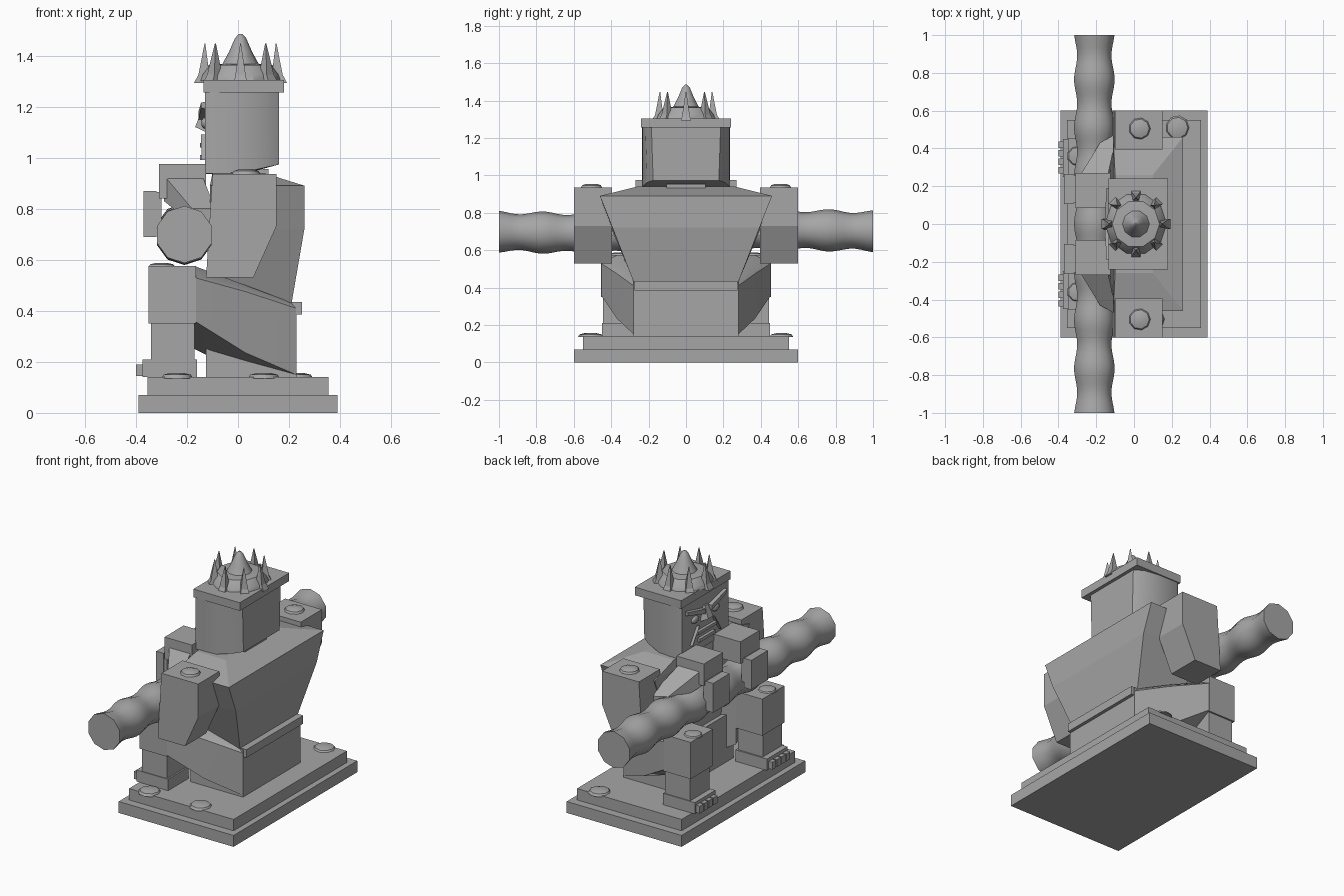
import bpy, bmesh, math
from mathutils import Vector, Matrix

if "Cube" in bpy.data.objects:
    bpy.data.objects.remove(bpy.data.objects["Cube"])

stone = bpy.data.materials.new("grey stone")
stone.diffuse_color = (0.38, 0.38, 0.38, 1)
stone.use_nodes = True
stone.node_tree.nodes["Principled BSDF"].inputs["Base Color"].default_value = stone.diffuse_color


def finish(bm, name, smooth=None):
    bmesh.ops.recalc_face_normals(bm, faces=bm.faces[:])
    me = bpy.data.meshes.new(name)
    bm.to_mesh(me)
    bm.free()
    ob = bpy.data.objects.new(name, me)
    bpy.context.collection.objects.link(ob)
    me.materials.append(stone)
    if smooth:
        bpy.ops.object.select_all(action='DESELECT')
        ob.select_set(True)
        bpy.context.view_layer.objects.active = ob
        bpy.ops.object.shade_smooth_by_angle(angle=math.radians(smooth))
    return ob


def sections(name, rings, smooth=None):
    """Skin a list of equal-length closed rings and cap both ends."""
    bm = bmesh.new()
    vs = [[bm.verts.new(p) for p in r] for r in rings]
    n = len(rings[0])
    for a, b in zip(vs, vs[1:]):
        for i in range(n):
            j = (i + 1) % n
            bm.faces.new((a[i], a[j], b[j], b[i]))
    bm.faces.new(vs[0])
    bm.faces.new(vs[-1])
    return finish(bm, name, smooth)


def rect_x(x, y0, y1, z0, z1):
    return [(x, y0, z0), (x, y1, z0), (x, y1, z1), (x, y0, z1)]


def box(name, x0, x1, y0, y1, z0, z1):
    return sections(name, [rect_x(x0, y0, y1, z0, z1), rect_x(x1, y0, y1, z0, z1)])


def lathe(name, x, y, profile, n, smooth=None, turn=0.0):
    rings = [[(x + r * math.cos(turn + 2 * math.pi * i / n),
               y + r * math.sin(turn + 2 * math.pi * i / n), z) for i in range(n)]
             for r, z in profile]
    return sections(name, rings, smooth)


def stud(name, x, y, z, r=0.065, h=0.016):
    lathe(name, x, y, [(r, z - .005), (r * .85, z + h * .6), (r * .45, z + h)], 9, 40)


# stepped base with worn bumps
box("base_lower", -.39, .39, -.6, .6, 0, .07)
box("base_upper", -.355, .355, -.55, .55, .07, .14)
for x, y in ((.10, -.505), (-.24, -.515), (.23, .51)):
    stud("base_bump", x, y, .14)

# hips and belt
box("hips", -.125, .23, -.28, .28, .14, .43)
box("belt", -.1, .25, -.275, .275, .385, .435)

# torso: horizontal rings, widening upward, sloping shoulders
def torso_ring(x0, x1, w0, w1, z0, z1):
    return [(x0, -w0, z0), (x1, -w1, z1), (x1, w1, z1), (x0, w0, z0)]

sections("torso", [
    torso_ring(-.10, .21, .28, .28, .43, .43),
    torso_ring(-.11, .26, .40, .393, .72, .72),
    torso_ring(-.11, .26, .46, .46, .89, .89),
    torso_ring(-.10, .10, .26, .26, .94, .94)])
box("neck", -.1, .12, -.105, .105, .88, .955)

for s in (-1, 1):
    def m(ring):
        return [(x, s * y, z) for x, y, z in ring]

    def mbox(name, x0, x1, y0, y1, z0, z1):
        box(name, x0, x1, min(s * y0, s * y1), max(s * y0, s * y1), z0, z1)

    # thigh tapering from knee back to hip
    sections("thigh", [
        m([(-.17, .24, .25), (-.17, .455, .36), (-.17, .455, .53),
           (-.17, .37, .575), (-.17, .24, .575)]),
        m([(.03, .12, .15), (.03, .37, .235), (.03, .37, .475),
           (.03, .33, .50), (.03, .12, .50)]),
        m([(.228, .0, .15), (.228, .28, .15), (.228, .28, .41),
           (.228, .27, .425), (.228, .0, .425)])], 40)
    # knee, shin, foot and toes
    mbox("knee", -.35, -.165, .24, .455, .35, .575)
    stud("knee_bump", -.30, s * .36, .575, .055, .012)
    mbox("shin", -.34, -.17, .26, .445, .2, .36)
    mbox("foot", -.375, -.16, .25, .45, .14, .21)
    for i in range(4):
        y = .285 + i * .045
        mbox("toe", -.40, -.37, y - .018, y + .018, .145, .19)

    # upper arm slab
    prof = [(-.10, .935), (.15, .935), (.15, .73), (.06, .53), (-.125, .53)]
    sections("upper_arm", [[(x, s * y, z) for x, z in prof] for y in (.395, .6)])
    stud("shoulder_bump", .03, s * .505, .935, .06, .02)
    # forearm reaching in to the hand
    sections("forearm", [
        m([(-.29, .25, .83), (-.29, .25, .93), (-.14, .25, .93), (-.13, .25, .80)]),
        m([(-.18, .43, .74), (-.18, .43, .80), (-.09, .48, .80), (-.09, .48, .60)])])
    # hand over the log, fingers in front
    mbox("hand", -.31, -.125, .085, .27, .84, .975)
    mbox("fingers", -.37, -.32, .105, .265, .69, .87)
    mbox("knuckles", -.33, -.30, .11, .26, .72, .865)

# wavy log held across the lap
rings = []
for i in range(65):
    y = -1 + i / 32
    r = .104 + .009 * math.cos(2 * math.pi * y / .255)
    dz = .008 * math.sin(y * 3)
    rings.append([(-.21 + r * math.cos(math.pi * (k + .5) / 5), y,
                   .70 + dz + r * math.sin(math.pi * (k + .5) / 5)) for k in range(10)])
sections("log", rings, 50)

# head: flat face, rounded back corners, chamfered jaw
def head_ring(z, k, back):
    half = [(-.13, .225), (-.11, .235), (.02, .232), (.11, .218), (.16, .185)]
    pts = half + [(x, -y) for x, y in reversed(half)]
    return [(min(x, back), y * k, z) for x, y in pts]

sections("head", [head_ring(.935, .9, .02),
                  [(x, y * (1 if x < .1 else .95), .935 + max(0, x) * .22 + .003)
                   for x, y, z in head_ring(0, 1, .16)],
                  head_ring(1.26, 1, .16)], 30)
box("cap_band", -.135, .18, -.24, .24, 1.255, 1.305)

# face
sections("nose", [
    [(-.125, -.025, 1.19), (-.125, .025, 1.19), (-.14, .015, 1.19), (-.14, -.015, 1.19)],
    [(-.125, -.05, 1.10), (-.125, .05, 1.10), (-.168, .025, 1.12), (-.168, -.025, 1.12)]])
for s in (-1, 1):
    sections("brow", [
        [(-.125, s * .03, 1.145), (-.155, s * .03, 1.15), (-.155, s * .03, 1.18), (-.125, s * .03, 1.18)],
        [(-.125, s * .19, 1.19), (-.145, s * .19, 1.195), (-.145, s * .19, 1.215), (-.125, s * .19, 1.22)]])
    bm = bmesh.new()
    bmesh.ops.create_uvsphere(bm, u_segments=10, v_segments=6, radius=1,
                              matrix=Matrix.Translation((-.13, s * .10, 1.135))
                              @ Matrix.Diagonal((.015, .035, .022, 1)))
    finish(bm, "eye", 60)
    sections("cheek_fold", [
        [(-.125, s * .065, 1.09), (-.145, s * .075, 1.09), (-.125, s * .085, 1.09)],
        [(-.125, s * .13, .99), (-.143, s * .14, .99), (-.125, s * .15, .99)]])
box("upper_lip", -.148, -.125, -.09, .09, 1.04, 1.058)
box("lower_lip", -.148, -.125, -.075, .075, .99, 1.01)

# crown: flared disc, central peak and eight spikes
CX = .01
lathe("crown_disc", CX, 0, [(.165, 1.30), (.155, 1.325), (.125, 1.362), (.06, 1.368)], 10, 30)
lathe("crown_peak", CX, 0, [(.075, 1.36), (.045, 1.415), (.022, 1.468), (.006, 1.485)], 10, 40)
for i in range(8):
    a = i * math.pi / 4
    u, v = Vector((math.cos(a), math.sin(a), 0)), Vector((-math.sin(a), math.cos(a), 0))
    c = Vector((CX, 0, 0))

    def ring(r0, r1, w, z):
        return [c + u * r + v * t + Vector((0, 0, z))
                for r, t in ((r0, -w), (r1, -w), (r1, w), (r0, w))]
    sections("crown_spike", [ring(.12, .182, .026, 1.293), ring(.122, .165, .02, 1.325),
                             ring(.138, .141, .0015, 1.447)])
